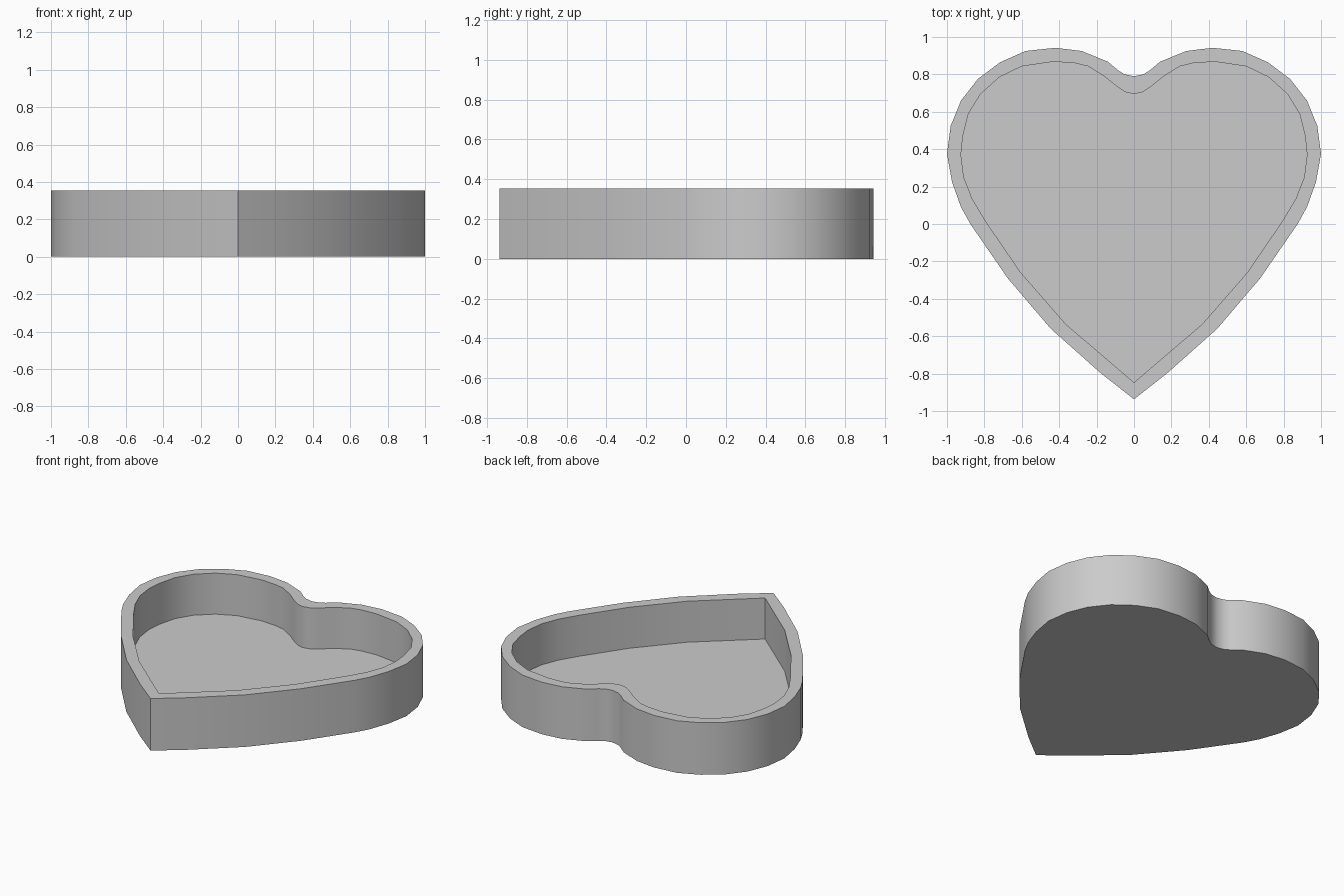
import bpy, bmesh, math

HEIGHT, FLOOR = 0.353, 0.075

# Right half of each outline, from the notch round to the tip
OUTER = [(0, .79), (.05, .8), (.085, .822), (.14, .868), (.28, .925), (.42, .942),
         (.58, .925), (.715, .865), (.835, .775), (.925, .66), (.98, .525), (1, .375),
         (.973, .225), (.925, .09), (.875, 0), (.675, -.29), (.445, -.56),
         (.175, -.8), (0, -.937)]
INNER = [(0, .695), (.045, .705), (.095, .738), (.16, .79), (.245, .843), (.315, .86),
         (.43, .868), (.6, .843), (.72, .785), (.82, .695), (.885, .59), (.915, .47),
         (.925, .37), (.91, .25), (.865, .135), (.79, .01), (.605, -.26),
         (.365, -.535), (0, -.847)]

cube = bpy.data.objects.get("Cube")
if cube:
    bpy.data.objects.remove(cube, do_unlink=True)

grey = bpy.data.materials.new("plain grey")
grey.use_nodes = True
colour = (0.6, 0.6, 0.6, 1)
grey.diffuse_color = colour
grey.node_tree.nodes["Principled BSDF"].inputs["Base Color"].default_value = colour

bm = bmesh.new()


def ring(half, z):
    """Mirror a half outline into a closed loop of vertices."""
    outline = half + [(-x, y) for x, y in half[-2:0:-1]]
    return [bm.verts.new((x, y, z)) for x, y in outline]


def bridge(a, b):
    """Join two loops with quads."""
    n = len(a)
    for i in range(n):
        j = (i + 1) % n
        bm.faces.new((a[i], a[j], b[j], b[i]))


# Underside, outer wall, rim, inner wall and recessed floor
base = ring(OUTER, 0)
outer_rim = ring(OUTER, HEIGHT)
inner_rim = ring(INNER, HEIGHT)
floor = ring(INNER, FLOOR)
bm.faces.new(base)
bridge(base, outer_rim)
bridge(outer_rim, inner_rim)
bridge(inner_rim, floor)
bm.faces.new(floor)
bmesh.ops.recalc_face_normals(bm, faces=bm.faces)

mesh = bpy.data.meshes.new("heart_tray")
bm.to_mesh(mesh)
bm.free()
mesh.materials.append(grey)
tray = bpy.data.objects.new("heart_tray", mesh)
bpy.context.collection.objects.link(tray)

# Smooth curved walls, crisp rim and tip
bpy.ops.object.select_all(action='DESELECT')
tray.select_set(True)
bpy.context.view_layer.objects.active = tray
bpy.ops.object.shade_smooth_by_angle(angle=math.radians(40))
